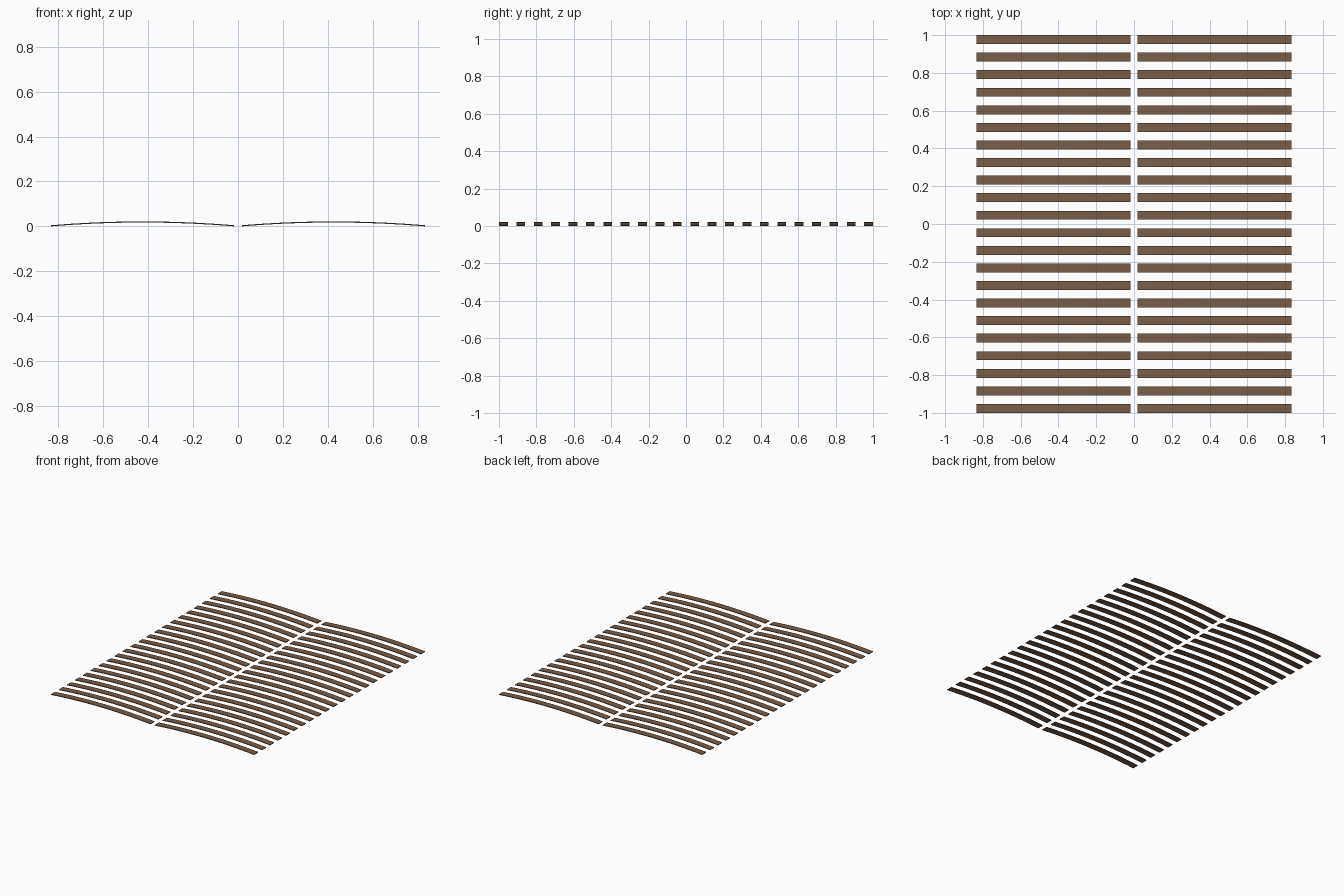
import bpy, bmesh

if "Cube" in bpy.data.objects:
    bpy.data.objects.remove(bpy.data.objects["Cube"])

COUNT, WIDTH, THICK = 22, 0.047, 0.005
X_IN, X_OUT, RISE, SEGS = 0.0175, 0.833, 0.017, 16

wood = bpy.data.materials.new("brown_wood")
wood.diffuse_color = (0.19, 0.11, 0.065, 1)
wood.use_nodes = True
wood.node_tree.nodes["Principled BSDF"].inputs["Base Color"].default_value = wood.diffuse_color


def sprung_slat_mesh():
    """Thin strip bowed upwards along x, centred on its own origin."""
    bm = bmesh.new()
    half = (X_OUT - X_IN) / 2
    rings = []
    for i in range(SEGS + 1):
        t = 2 * i / SEGS - 1
        z = RISE * (1 - t * t)
        rings.append([bm.verts.new((t * half, y, z + dz)) for y, dz in
                      ((-WIDTH / 2, 0), (WIDTH / 2, 0), (WIDTH / 2, THICK), (-WIDTH / 2, THICK))])
    for a, b in zip(rings, rings[1:]):
        for k in range(4):
            n = (k + 1) % 4
            bm.faces.new((a[k], a[n], b[n], b[k]))
    bm.faces.new(rings[0])
    bm.faces.new(rings[-1])
    bmesh.ops.recalc_face_normals(bm, faces=bm.faces[:])
    # smooth along the bow, crisp at the edges
    for f in bm.faces:
        f.smooth = True
    for e in bm.edges:
        e.smooth = e.calc_face_angle() < 0.5
    mesh = bpy.data.meshes.new("slat")
    bm.to_mesh(mesh)
    bm.free()
    mesh.materials.append(wood)
    return mesh


# two columns of evenly spaced slats
slat = sprung_slat_mesh()
pitch = (2 - WIDTH) / (COUNT - 1)
for name, side in (("left", -1), ("right", 1)):
    for i in range(COUNT):
        ob = bpy.data.objects.new(f"{name}_slat_{i + 1}", slat)
        ob.location = (side * (X_IN + X_OUT) / 2, -1 + WIDTH / 2 + i * pitch, 0)
        bpy.context.collection.objects.link(ob)
